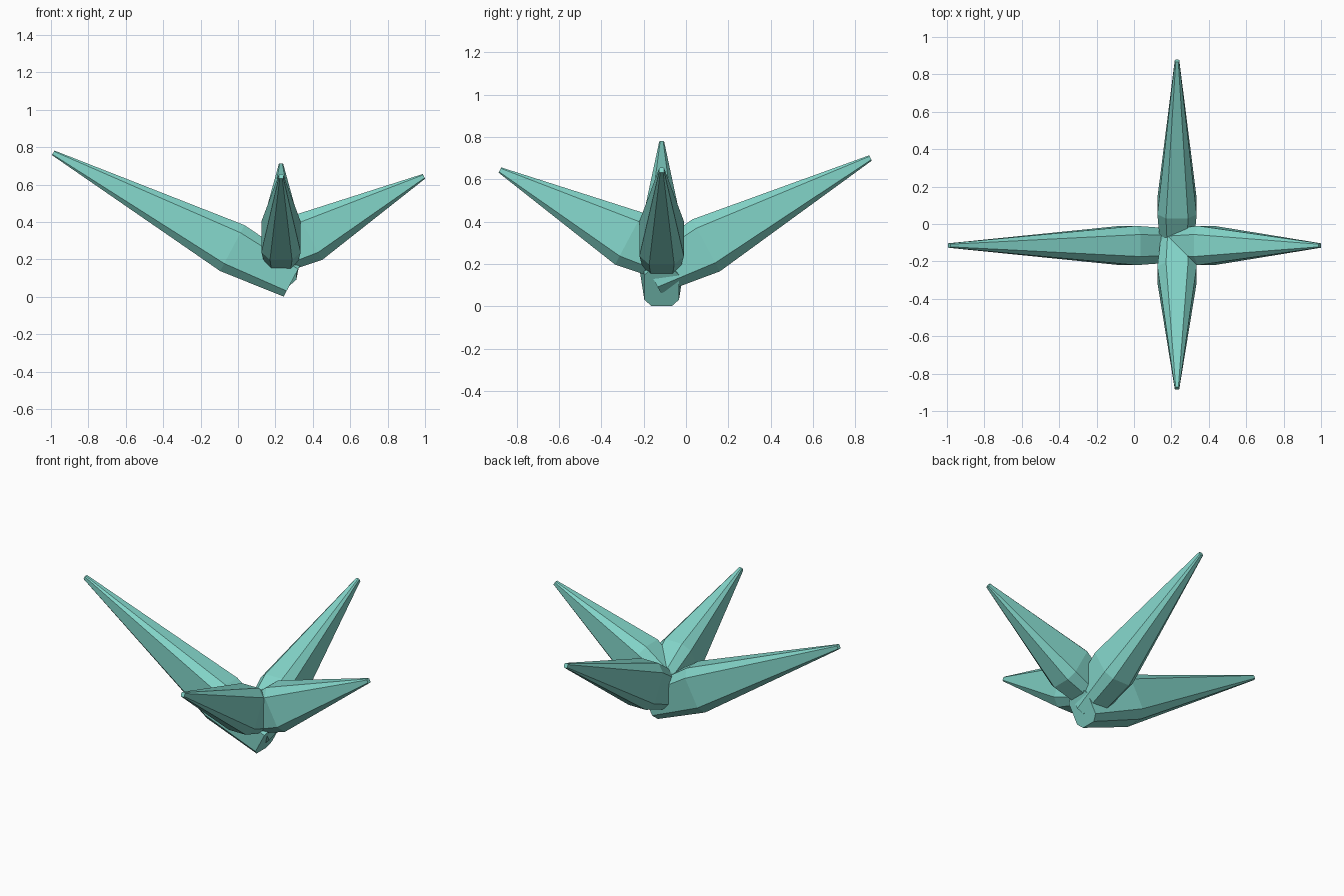
import bpy
import bmesh
from math import cos, sin, radians
from mathutils import Vector

cube = bpy.data.objects.get("Cube")
if cube:
    bpy.data.objects.remove(cube, do_unlink=True)

# Single teal material
teal = bpy.data.materials.new("teal")
teal.use_nodes = True
COLOUR = (0.225, 0.66, 0.58, 1)
teal.diffuse_color = COLOUR
teal.node_tree.nodes["Principled BSDF"].inputs["Base Color"].default_value = COLOUR

TILT = radians(28)

# Leaf stations: distance along the blade, half width, half height, bevel
STATIONS = [
    (-0.335, 0.082, 0.1, 0.034),
    (0, 0.105, 0.139, 0.046),
    (1, 0.012, 0.014, 0.005),
]


def bevelled_rectangle(w, h, b):
    """Eight corners of a rectangle with cut corners."""
    return [(w, b - h), (w, h - b), (w - b, h), (b - w, h),
            (-w, h - b), (-w, b - h), (b - w, -h), (w - b, -h)]


def leaf(name, outward, belly, length):
    """Eight-sided blade, widest at the belly, rising along outward."""
    out = Vector(outward)
    up = Vector((0, 0, 1))
    axis = out * cos(TILT) + up * sin(TILT)
    normal = up * cos(TILT) - out * sin(TILT)
    side = axis.cross(normal)
    bm = bmesh.new()
    rings = []
    for along, w, h, b in STATIONS:
        centre = Vector(belly) + axis * along * length
        rings.append([bm.verts.new(centre + side * s + normal * n)
                      for s, n in bevelled_rectangle(w, h, b)])
    for low, high in zip(rings, rings[1:]):
        for i in range(8):
            j = (i + 1) % 8
            bm.faces.new((low[i], low[j], high[j], high[i]))
    bm.faces.new(rings[0])
    bm.faces.new(rings[-1])
    bmesh.ops.recalc_face_normals(bm, faces=bm.faces)
    mesh = bpy.data.meshes.new(name)
    bm.to_mesh(mesh)
    bm.free()
    mesh.materials.append(teal)
    obj = bpy.data.objects.new(name, mesh)
    bpy.context.collection.objects.link(obj)
    return obj


# Four leaves crossing at the base, of three lengths
X, Y = 0.23, -0.115
leaf("right_leaf", (-1, 0, 0), (-0.03, Y, 0.26), 1.085)
leaf("left_leaf", (1, 0, 0), (0.385, Y, 0.32), 0.69)
leaf("front_leaf", (0, -1, 0), (X, -0.27, 0.32), 0.69)
leaf("back_leaf", (0, 1, 0), (X, 0.095, 0.288), 0.88)
